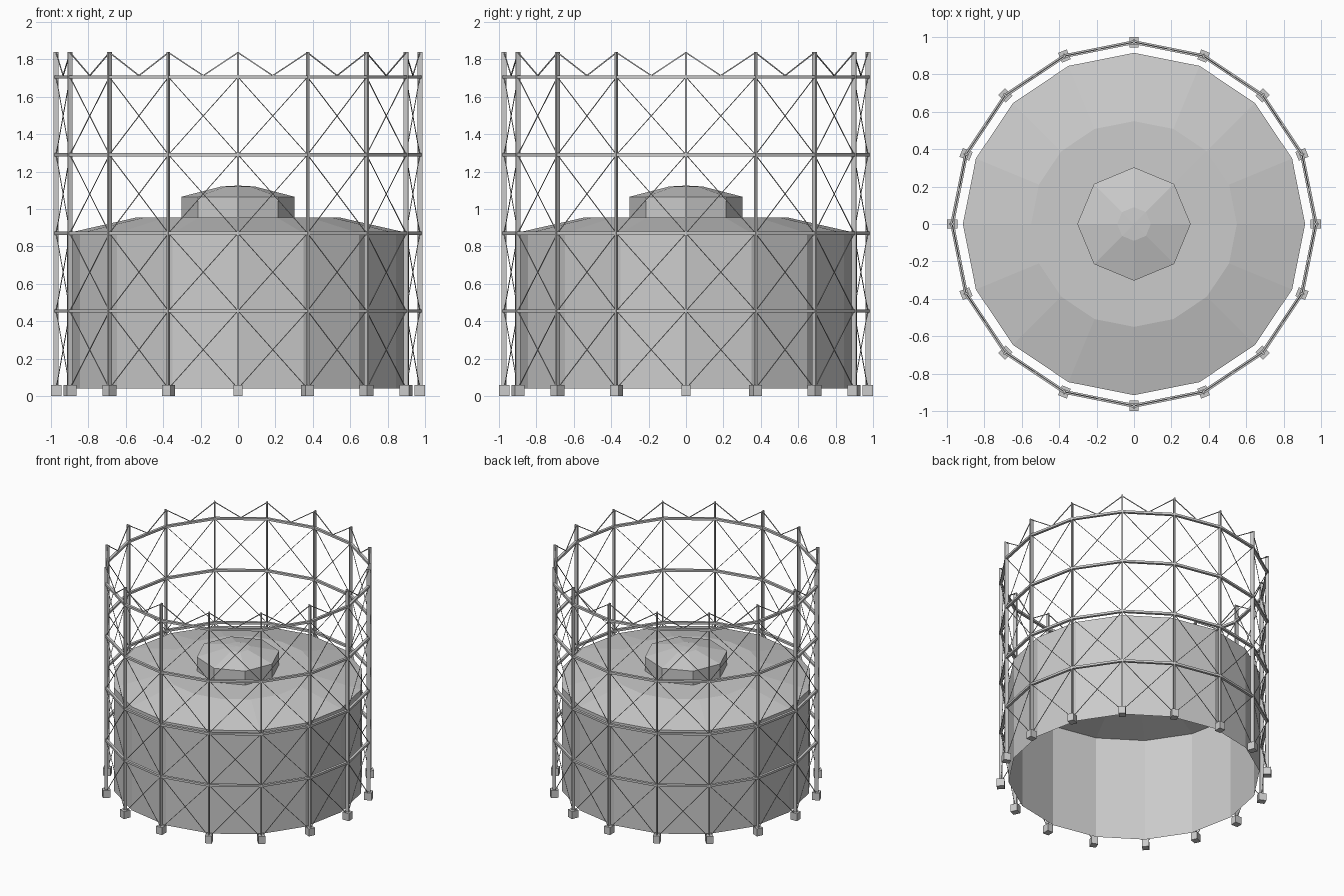
import bpy, bmesh, math
from mathutils import Vector, Matrix

if "Cube" in bpy.data.objects:
    bpy.data.objects.remove(bpy.data.objects["Cube"], do_unlink=True)

SIDES = 16
POST_R = 0.972
POST_TOP = 1.84
LEVELS = [0.04, 0.455, 0.87, 1.29, 1.705]

steel = bpy.data.materials.new("grey_steel")
steel.use_nodes = True
GREY = (0.6, 0.6, 0.6, 1)
steel.diffuse_color = GREY
steel.node_tree.nodes["Principled BSDF"].inputs["Base Color"].default_value = GREY


def finish(bm, name):
    mesh = bpy.data.meshes.new(name)
    bm.to_mesh(mesh)
    bm.free()
    mesh.materials.append(steel)
    obj = bpy.data.objects.new(name, mesh)
    bpy.context.collection.objects.link(obj)
    return obj


def station(i, z, r=POST_R):
    a = math.tau * i / SIDES
    return Vector((r * math.cos(a), r * math.sin(a), z))


def add_box(bm, centre, size, angle=0):
    matrix = Matrix.Translation(centre) @ Matrix.Rotation(angle, 4, "Z") @ Matrix.Diagonal((*size, 1))
    bmesh.ops.create_cube(bm, size=1, matrix=matrix)


def add_bar(bm, a, b, depth, height):
    """Box from a to b; depth is radial, height is in the panel plane."""
    along = (b - a).normalized()
    mid = (a + b) / 2
    out = Vector((mid.x, mid.y, 0)).normalized()
    up = along.cross(out).normalized()
    rot = Matrix((along, out, up)).transposed().to_4x4()
    size = Matrix.Diagonal(((b - a).length, depth, height, 1))
    bmesh.ops.create_cube(bm, size=1, matrix=Matrix.Translation(mid) @ rot @ size)


def lathe(name, profile, sides):
    """Faceted surface of revolution; a radius of zero closes it."""
    bm = bmesh.new()
    rings = []
    for r, z in profile:
        count = sides if r else 1
        rings.append([bm.verts.new((r * math.cos(math.tau * k / sides),
                                    r * math.sin(math.tau * k / sides), z)) for k in range(count)])
    for low, high in zip(rings, rings[1:]):
        for k in range(sides):
            n = (k + 1) % sides
            if len(high) == 1:
                bm.faces.new((low[k], low[n], high[0]))
            else:
                bm.faces.new((low[k], low[n], high[n], high[k]))
    return finish(bm, name)


# Gas tank, open underneath, with its raised cap
lathe("tank", [(0.915, 0.04), (0.915, 0.87), (0.55, 0.953), (0, 0.955)], SIDES)
lathe("roof_cap", [(0.303, 0.953), (0.303, 1.065), (0.09, 1.12), (0, 1.125)], 8)

# Guide posts and footings
posts, footings = bmesh.new(), bmesh.new()
for i in range(SIDES):
    angle = math.tau * i / SIDES
    add_box(posts, station(i, (POST_TOP + 0.05) / 2), (0.027, 0.009, POST_TOP - 0.05), angle)
    add_box(footings, station(i, 0.03), (0.056, 0.05, 0.06), angle)
finish(posts, "guide_posts")
finish(footings, "footings")

# Ring girders at each level above the ground
girders = bmesh.new()
for z in LEVELS[1:]:
    for i in range(SIDES):
        add_bar(girders, station(i, z), station(i + 1, z), 0.02, 0.017)
finish(girders, "ring_girders")

# Crossed tie rods in every panel
rods = bmesh.new()
for low, high in zip(LEVELS, LEVELS[1:]):
    for i in range(SIDES):
        add_bar(rods, station(i, low), station(i + 1, high), 0.004, 0.004)
        add_bar(rods, station(i + 1, low), station(i, high), 0.004, 0.004)
finish(rods, "cross_rods")

# V-shaped stays along the top
stays = bmesh.new()
for i in range(SIDES):
    valley = (station(i, 1.713) + station(i + 1, 1.713)) / 2
    for k in (i, i + 1):
        add_bar(stays, station(k, POST_TOP - 0.004), valley, 0.005, 0.006)
finish(stays, "top_stays")
